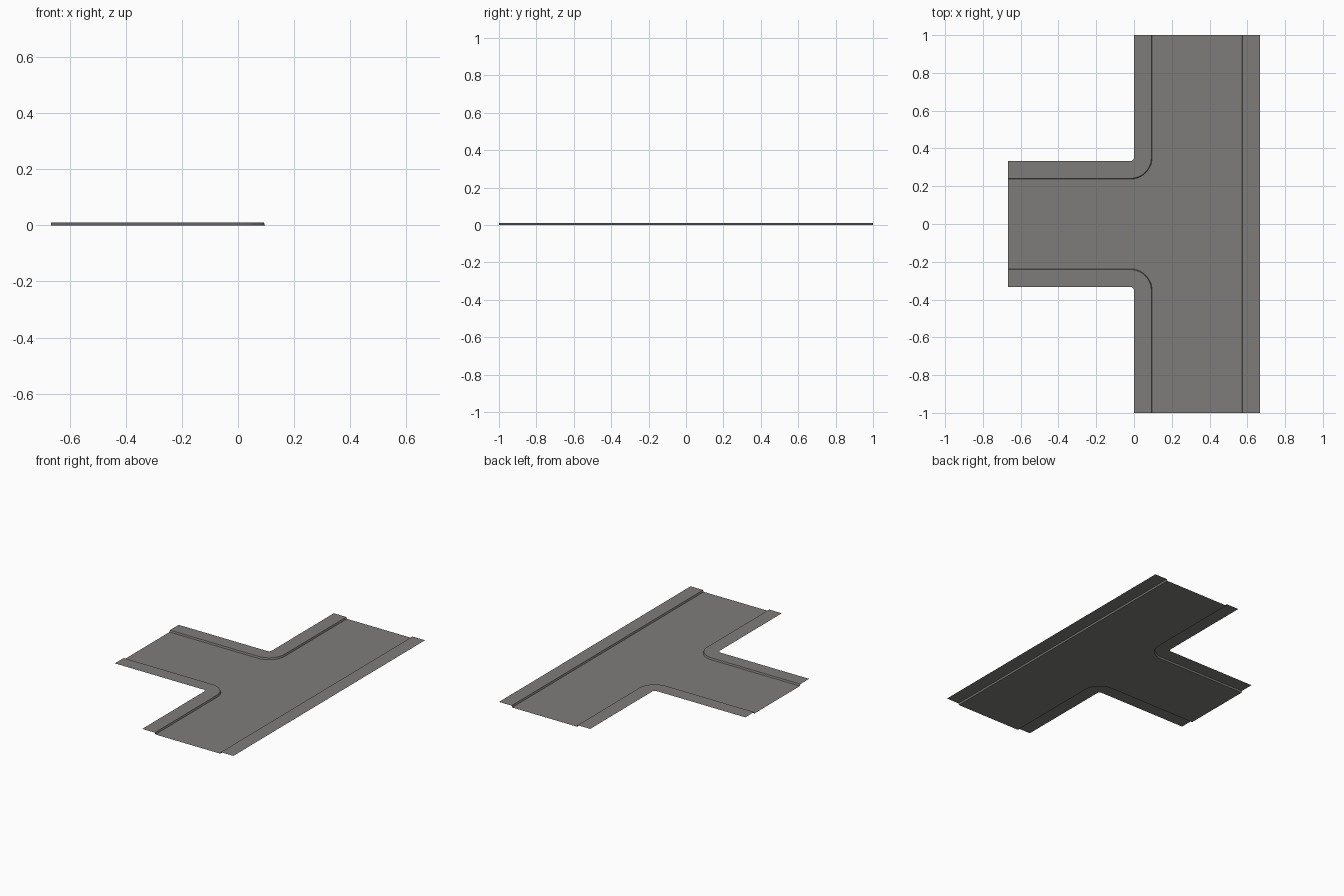
import bpy
import bmesh
import math

if "Cube" in bpy.data.objects:
    bpy.data.objects.remove(bpy.data.objects["Cube"])

H = 0.011        # pavement height
T = 2 / 3        # half width of the tile
W = 0.092        # pavement width
SLOPE = 0.004    # kerb lean towards the road
C = (-0.02, 0.353)   # centre of the corner bend
R = 0.02             # outer bend radius

grey = bpy.data.materials.new("asphalt_grey")
grey.diffuse_color = (0.21, 0.203, 0.193, 1)
grey.use_nodes = True
grey.node_tree.nodes["Principled BSDF"].inputs["Base Color"].default_value = grey.diffuse_color


def corner_path(offset, s):
    """Line offset from the pavement's outer edge, round one corner; s mirrors in y."""
    r = R + offset
    pts = [(C[0] + r, 1.0)]
    for i in range(13):
        a = -math.pi / 2 * i / 12
        pts.append((C[0] + r * math.cos(a), C[1] + r * math.sin(a)))
    pts.append((-T, C[1] - r))
    return [(x, y * s) for x, y in pts]


def side_path(offset):
    return [(T - offset, 1.0), (T - offset, -1.0)]


def make(name, verts, faces):
    me = bpy.data.meshes.new(name)
    me.from_pydata(verts, [], faces)
    me.materials.append(grey)
    ob = bpy.data.objects.new(name, me)
    bpy.context.collection.objects.link(ob)
    return ob


def strip(name, path_a, za, path_b, zb):
    """Ribbon between two paths, facing up."""
    n = len(path_a)
    verts = [(x, y, za) for x, y in path_a] + [(x, y, zb) for x, y in path_b]
    faces = [(i, i + 1, n + i + 1, n + i) for i in range(n - 1)]
    ob = make(name, verts, faces)
    bm = bmesh.new()
    bm.from_mesh(ob.data)
    for f in bm.faces:
        f.normal_update()
        if f.normal.z < 0:
            f.normal_flip()
    bm.to_mesh(ob.data)
    bm.free()


# Pavements and their kerbs
for label, path in (("north", lambda o: corner_path(o, 1)),
                    ("south", lambda o: corner_path(o, -1)),
                    ("east", side_path)):
    strip(label + "_pavement", path(0), H, path(W), H)
    strip(label + "_kerb", path(W), H, path(W + SLOPE), 0)

# Road surface between the kerbs
edge = W + SLOPE
outline = (corner_path(edge, 1) + corner_path(edge, -1)[::-1]
           + side_path(edge)[::-1])
make("road", [(x, y, 0) for x, y in outline], [tuple(range(len(outline)))])
